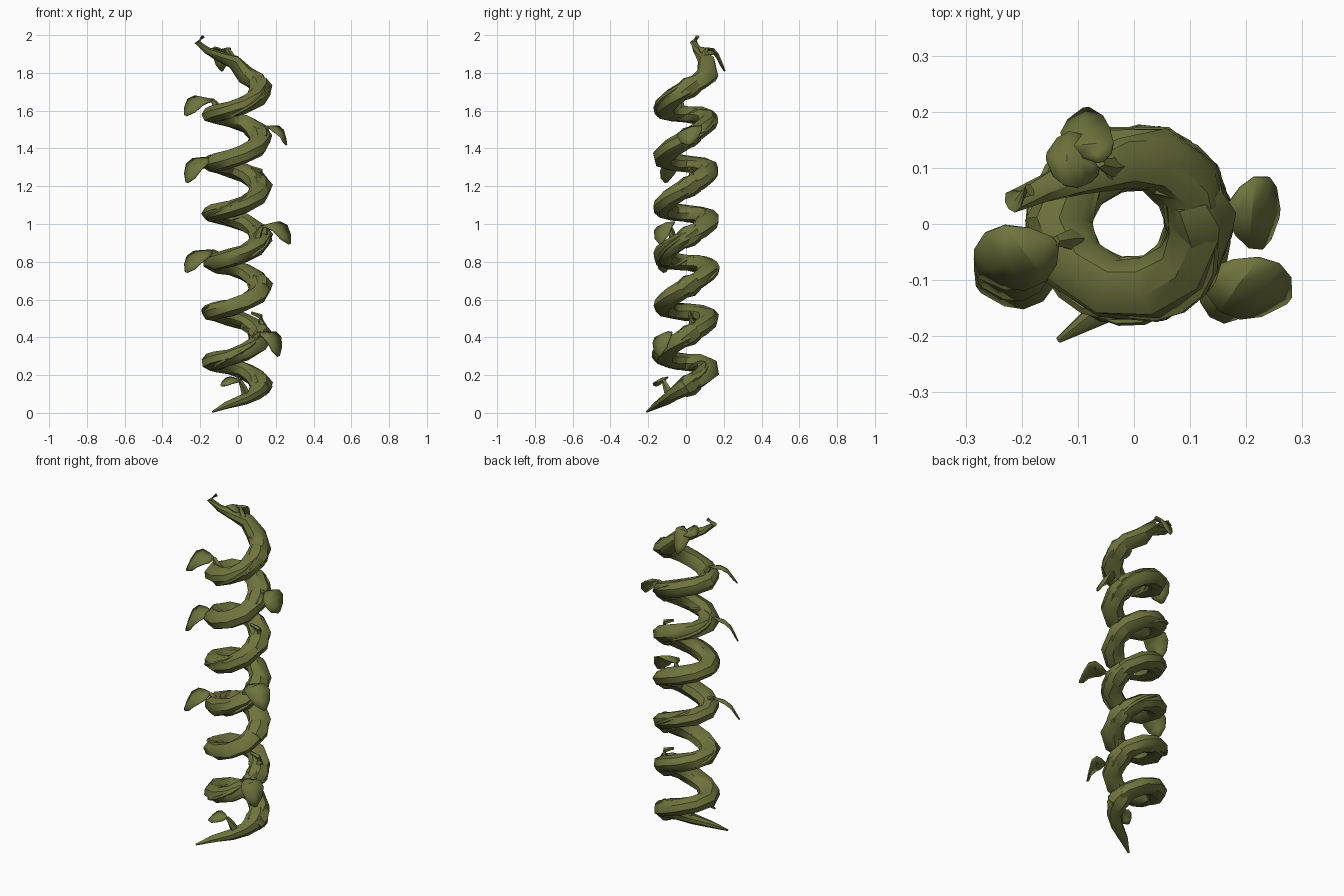
import bpy, bmesh, math, random
from mathutils import Vector

if "Cube" in bpy.data.objects:
    bpy.data.objects.remove(bpy.data.objects["Cube"])

random.seed(4)
green = bpy.data.materials.new("olive green")
green.diffuse_color = (0.158, 0.174, 0.047, 1)
green.use_nodes = True
green.node_tree.nodes["Principled BSDF"].inputs["Base Color"].default_value = green.diffuse_color


def finish(name, bm, angle):
    bmesh.ops.recalc_face_normals(bm, faces=bm.faces)
    me = bpy.data.meshes.new(name)
    bm.to_mesh(me)
    bm.free()
    me.materials.append(green)
    ob = bpy.data.objects.new(name, me)
    bpy.context.collection.objects.link(ob)
    bpy.ops.object.select_all(action='DESELECT')
    ob.select_set(True)
    bpy.context.view_layer.objects.active = ob
    bpy.ops.object.shade_smooth_by_angle(angle=math.radians(angle))
    return ob


def sweep(name, path, sides, flat=1.0, jitter=0.0):
    """Tube along (point, radius) pairs; flat squashes it vertically."""
    bm = bmesh.new()
    rings = []
    pts = [Vector(p) for p, r in path]
    for i, (p, r) in enumerate(path):
        t = (pts[min(i + 1, len(pts) - 1)] - pts[max(i - 1, 0)]).normalized()
        side = t.cross(Vector((0, 0, 1)))
        if side.length < 0.05:
            side = Vector((1, 0, 0))
        side.normalize()
        up = side.cross(t).normalized()
        ring = []
        for k in range(sides):
            a = math.tau * k / sides + 0.2 * i
            rr = r * (1 + random.uniform(-jitter, jitter))
            ring.append(bm.verts.new(pts[i] + side * rr * math.cos(a) + up * rr * flat * math.sin(a)))
        rings.append(ring)
    for a, b in zip(rings, rings[1:]):
        for k in range(sides):
            j = (k + 1) % sides
            bm.faces.new((a[k], a[j], b[j], b[k]))
    bm.faces.new(rings[0][::-1])
    bm.faces.new(rings[-1])
    return finish(name, bm, 40)


def coil(a, radius=0.121):
    """Point on the tilted coil at angle a; it reaches a little further to the left."""
    stretch = 0.012 * max(0, -math.cos(a)) ** 3
    return Vector((radius * math.cos(a) - 0.002 - stretch, radius * math.sin(a),
                   0.14 + 0.262 * a / math.tau + 0.03 * math.sin(a)))


# main twisted stem: tapered root, six turns, hooked tip
path = [((-0.135, -0.207, 0.006), 0.006), ((-0.06, -0.155, 0.04), 0.024),
        ((0.03, -0.105, 0.07), 0.034), ((0.09, -0.06, 0.10), 0.044)]
end = 6 * math.tau + 1.2
n = 62
for i in range(n + 1):
    a = end * i / n
    path.append((coil(a), 0.058 + 0.002 * math.cos(a)))
path += [((-0.02, 0.11, 1.86), 0.046), ((-0.10, 0.085, 1.89), 0.034),
         ((-0.165, 0.06, 1.92), 0.025), ((-0.215, 0.042, 1.962), 0.020),
         ((-0.185, 0.06, 1.992), 0.012)]
sweep("main_stem", path, 8, 0.82, 0.10)

# thin strand winding around the main stem
strand = []
m = 150
for i in range(m + 1):
    a = 0.2 + (end - 0.4) * i / m
    w = a * 1.37
    p = coil(a, 0.121 + 0.052 * math.cos(w)) + Vector((0, 0, 0.038 * math.sin(w)))
    strand.append((p, 0.011))
sweep("winding_strand", strand, 5)


def spline(points, t):
    """Catmull-Rom point through the list, t in 0..1."""
    P = [Vector(p) for p in points]
    P = [2 * P[0] - P[1]] + P + [2 * P[-1] - P[-2]]
    s = t * (len(P) - 3)
    i = min(int(s), len(P) - 4)
    u = s - i
    a, b, c, d = P[i:i + 4]
    return 0.5 * (2 * b + (c - a) * u + (2 * a - 5 * b + 4 * c - d) * u * u
                  + (3 * b - a - 3 * c + d) * u ** 3)


def leaf(name, base, start, mid, tip, width, across):
    """Stalk from the stem and an arched, folded blade."""
    sweep(name + "_stalk", [(base, 0.024), (spline((base, start, mid), 0.25), 0.017),
                            (start, 0.010)], 5)
    across = Vector(across).normalized()
    bm = bmesh.new()
    rows = []
    for t, w in ((0, .15), (.15, .65), (.35, .98), (.6, 1), (.82, .72), (1, .12)):
        c = spline((start, mid, tip), t)
        h = width * w / 2
        drop = Vector((0, 0, -0.15 * h))
        rows.append([bm.verts.new(c + across * h * s + drop * abs(s)) for s in (-1, 0, 1)])
    for a, b in zip(rows, rows[1:]):
        for k in (0, 1):
            bm.faces.new((a[k], a[k + 1], b[k + 1], b[k]))
    ob = finish(name, bm, 30)
    sol = ob.modifiers.new("thickness", 'SOLIDIFY')
    sol.thickness = 0.007
    sol.offset = 0


# leaves: stem point, blade start, crown of arch, tip, width, blade direction
left = (.6, -.8, -.28)
leaves = [
    ((-0.11, -0.03, 1.61), (-0.14, -0.03, 1.66), (-0.215, -0.06, 1.665), (-0.278, -0.09, 1.575), 0.13, left),
    ((-0.11, -0.04, 1.33), (-0.15, -0.05, 1.35), (-0.225, -0.08, 1.325), (-0.272, -0.105, 1.22), 0.13, left),
    ((-0.10, -0.07, 0.82), (-0.14, -0.065, 0.86), (-0.22, -0.095, 0.835), (-0.275, -0.115, 0.745), 0.13, left),
    ((0.11, 0.03, 1.47), (0.165, 0.025, 1.515), (0.225, 0.02, 1.50), (0.257, 0.02, 1.42), 0.135, (.1, 1, .3)),
    ((0.10, -0.07, 0.92), (0.13, -0.085, 0.99), (0.21, -0.115, 1.0), (0.275, -0.135, 0.895), 0.125, (.6, .8, .25)),
    ((0.09, -0.07, 0.39), (0.12, -0.10, 0.425), (0.185, -0.125, 0.41), (0.215, -0.14, 0.30), 0.12, (.6, .8, .25)),
    ((0.04, -0.09, 0.10), (0.01, -0.12, 0.175), (-0.04, -0.135, 0.18), (-0.09, -0.15, 0.145), 0.085, (-.4, 1, .4)),
    ((-0.03, 0.10, 1.87), (-0.06, 0.11, 1.93), (-0.085, 0.155, 1.915), (-0.085, 0.205, 1.81), 0.09, (1, .1, .2)),
    ((-0.05, 0.09, 1.88), (-0.06, 0.10, 1.90), (-0.11, 0.115, 1.93), (-0.155, 0.12, 1.91), 0.10, (.1, 1, -.3)),
]
for i, args in enumerate(leaves):
    leaf("leaf_%d" % (i + 1), *args)

# short hooked shoots and collars on the right side of the coil
for i, z in enumerate((0.53, 1.30)):
    sweep("hooked_shoot_%d" % (i + 1),
          [((0.11, 0.03, z - 0.11), 0.024), ((0.125, 0.03, z - 0.05), 0.018),
           ((0.12, 0.025, z - 0.02), 0.015), ((0.07, 0.02, z), 0.008)], 5)
for turn in range(7):
    a = turn * math.tau + 0.15
    sweep("stem_collar_%d" % (turn + 1),
          [(coil(a - 0.35), 0.054), (coil(a), 0.066), (coil(a + 0.3), 0.055)], 7, 0.92, 0.06)
